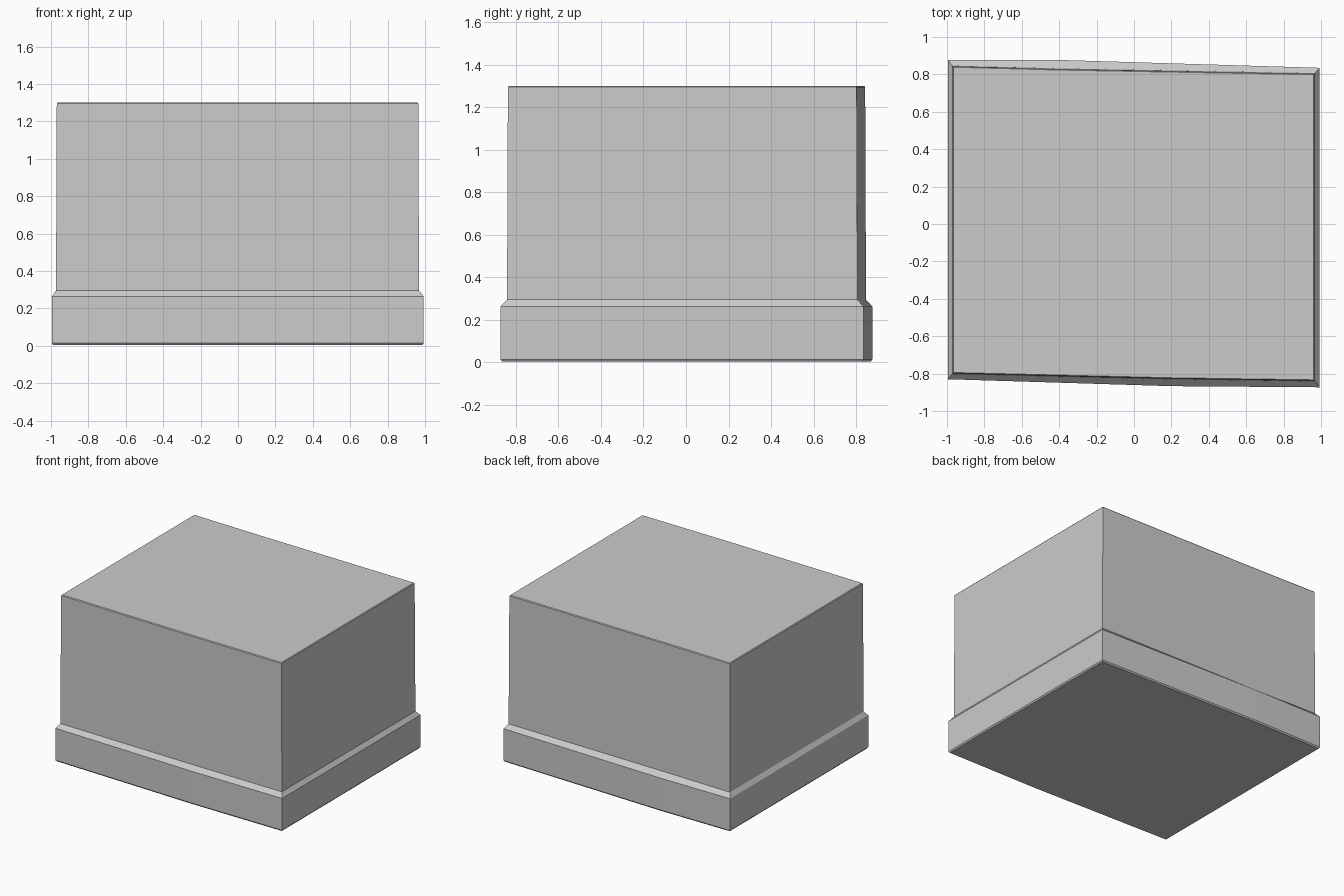
import bpy, bmesh

if "Cube" in bpy.data.objects:
    bpy.data.objects.remove(bpy.data.objects["Cube"])

# Slightly skewed plan outlines (counter-clockwise from front left)
PLINTH = [(-0.995, -0.83), (0.2, -0.867), (0.993, -0.873),
          (0.993, 0.835), (-0.4, 0.877), (-0.995, 0.877)]
BLOCK = [(-0.973, -0.803), (0.2, -0.831), (0.968, -0.842),
         (0.968, 0.807), (-0.4, 0.832), (-0.973, 0.847)]


def inset(outline, d):
    """Pull every outline point toward the centre by d on both axes where it is a corner."""
    def pull(v, limit):
        return v - d * (1 if v > 0 else -1) if abs(v) > limit else v
    return [(pull(x, 0.5), pull(y, 0.5)) for x, y in outline]


def loft(name, levels):
    """Skin a stack of (outline, z) rings and cap both ends."""
    bm = bmesh.new()
    rings = [[bm.verts.new((x, y, z)) for x, y in outline] for outline, z in levels]
    for low, high in zip(rings, rings[1:]):
        n = len(low)
        for i in range(n):
            j = (i + 1) % n
            bm.faces.new((low[i], low[j], high[j], high[i]))
    bm.faces.new(rings[0][::-1])
    bm.faces.new(rings[-1])
    bmesh.ops.recalc_face_normals(bm, faces=bm.faces)
    mesh = bpy.data.meshes.new(name)
    bm.to_mesh(mesh)
    bm.free()
    obj = bpy.data.objects.new(name, mesh)
    bpy.context.collection.objects.link(obj)
    return obj


# Block on a chamfered plinth, as one closed shell
loft("block_on_plinth", [
    (inset(PLINTH, 0.008), 0.004),   # underside
    (PLINTH, 0.014),                 # plinth bottom edge
    (PLINTH, 0.263),                 # plinth top edge
    (BLOCK, 0.296),                  # end of chamfer
    (inset(BLOCK, 0.004), 1.295),    # block wall, slight taper
    (inset(BLOCK, 0.009), 1.301),    # softened top edge
])
